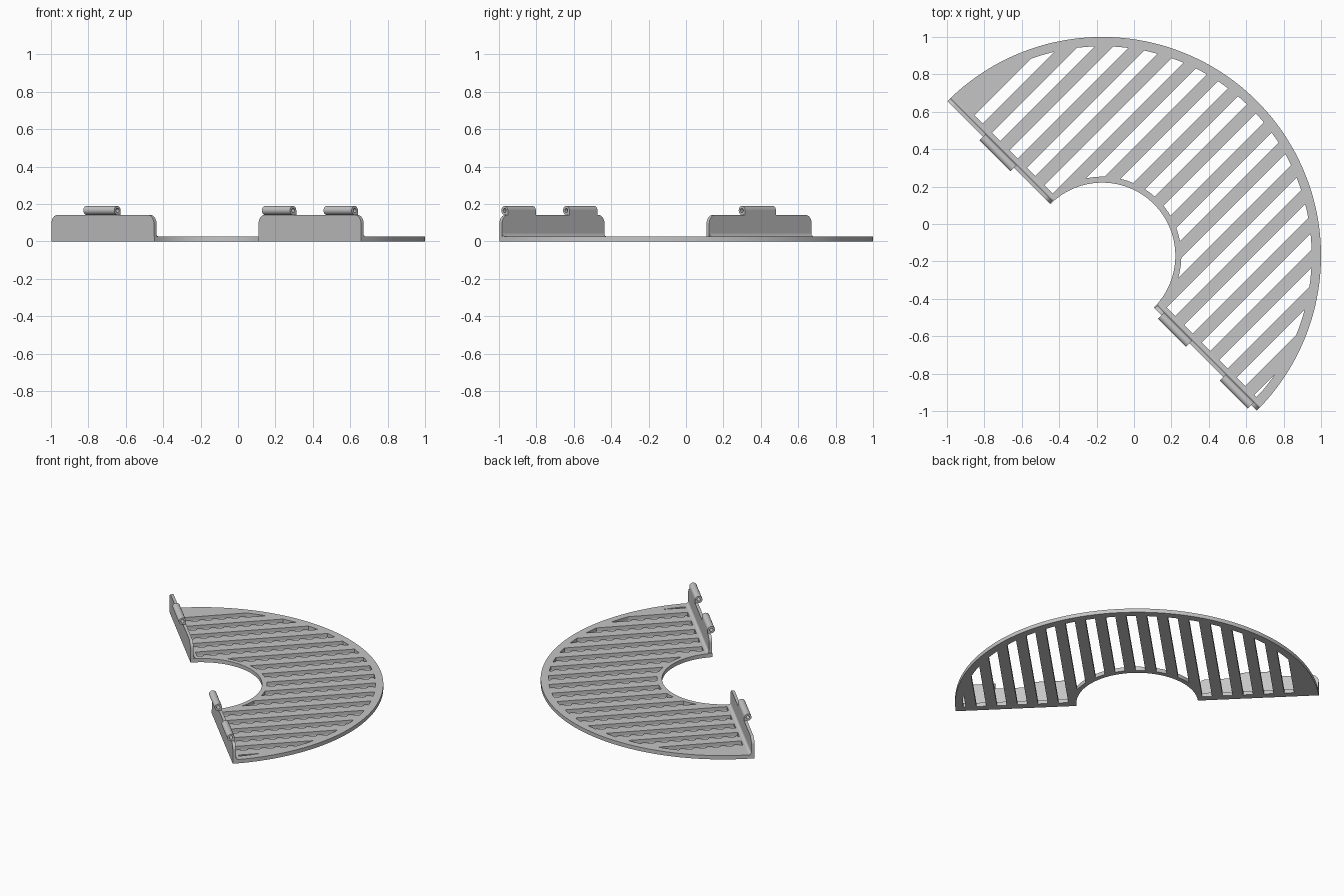
import bpy, bmesh
from math import sin, cos, pi, sqrt, radians
from mathutils import Matrix, Vector

cube = bpy.data.objects.get("Cube")
if cube:
    bpy.data.objects.remove(cube)

R_OUT, R_IN = 1.17, 0.391       # half-ring radii
RIM_OUT, RIM_IN = 1.12, 0.423   # slot limits
PLATE, WALL, TOP = 0.027, 0.02, 0.142
FIRST, PITCH, SLOT, EDGE = -1.015, 0.1323, 0.063, 0.048

# Local frame: x along the straight edge, y towards the arc
PLACE = Matrix.Translation((-0.17, -0.17, 0)) @ Matrix.Rotation(radians(-45), 4, 'Z')

metal = bpy.data.materials.new("grey metal")
metal.use_nodes = True
GREY = (0.56, 0.56, 0.56, 1)
metal.diffuse_color = GREY
metal.node_tree.nodes["Principled BSDF"].inputs["Base Color"].default_value = GREY


def prism(bm, points, push):
    """Extrude a closed outline along a vector."""
    face = bm.faces.new([bm.verts.new(p) for p in points])
    new = bmesh.ops.extrude_face_region(bm, geom=[face], use_keep_orig=True)["geom"]
    bmesh.ops.translate(bm, vec=Vector(push), verts=[v for v in new if isinstance(v, bmesh.types.BMVert)])


def finish(name, bm):
    bmesh.ops.recalc_face_normals(bm, faces=bm.faces)
    bm.transform(PLACE)
    mesh = bpy.data.meshes.new(name)
    bm.to_mesh(mesh)
    bm.free()
    mesh.materials.append(metal)
    obj = bpy.data.objects.new(name, mesh)
    bpy.context.collection.objects.link(obj)
    return obj


def smooth(obj):
    bpy.ops.object.select_all(action='DESELECT')
    obj.select_set(True)
    bpy.context.view_layer.objects.active = obj
    bpy.ops.object.shade_smooth_by_angle(angle=radians(30))


def arc(radius, start, end, n, cx=0.0, cy=0.0):
    steps = [start + (end - start) * i / n for i in range(n + 1)]
    return [(cx + radius * cos(a), cy + radius * sin(a)) for a in steps]


# Half-ring plate
bm = bmesh.new()
outline = arc(R_OUT, 0, pi, 96) + arc(R_IN, pi, 0, 64)
prism(bm, [(x, y, 0) for x, y in outline], (0, 0, PLATE))
plate = finish("grate_plate", bm)

# Parallel slots, trimmed by the rims
bm = bmesh.new()
reach = sqrt(RIM_OUT ** 2 - EDGE ** 2) - 0.002
for k in range(17):
    left = FIRST + k * PITCH
    right = min(left + SLOT, reach)
    xs = [left + (right - left) * i / 10 for i in range(11)]
    low = [(x, max(EDGE, sqrt(max(0, RIM_IN ** 2 - x * x)))) for x in xs]
    high = [(x, sqrt(RIM_OUT ** 2 - x * x)) for x in reversed(xs)]
    prism(bm, [(x, y, -0.05) for x, y in low + high], (0, 0, 0.15))
cutter = finish("slot_cutter", bm)
cutter.hide_render = True

cut = plate.modifiers.new("slots", 'BOOLEAN')
cut.operation, cut.solver, cut.object = 'DIFFERENCE', 'EXACT', cutter
smooth(plate)
bpy.ops.object.modifier_apply(modifier=cut.name)
bpy.data.objects.remove(cutter)

# Upright flanges with rounded top corners and a fillet at the foot
CORNER, FILLET, INNER = 0.045, 0.018, 0.396
for name, x0, x1 in (("right_flange", -R_OUT, -INNER), ("left_flange", INNER, R_OUT)):
    bm = bmesh.new()
    z = TOP - CORNER
    shape = [(x0, PLATE), (x1, PLATE)]
    shape += arc(CORNER, 0, pi / 2, 8, x1 - CORNER, z)
    shape += arc(CORNER, pi / 2, pi, 8, x0 + CORNER, z)
    prism(bm, [(x, 0, h) for x, h in shape], (0, WALL, 0))
    foot = [(WALL, PLATE)] + arc(FILLET, pi, 1.5 * pi, 6, WALL + FILLET, PLATE + FILLET)
    prism(bm, [(x0 + 0.002, y, h) for y, h in foot], (x1 - x0 - 0.004, 0, 0))
    smooth(finish(name, bm))

# Hollow curled knuckles on top of the flanges
RADIUS, BORE, SIDES = 0.024, 0.011, 24
CY, CZ = WALL - RADIUS, 0.166
for name, mid, length in (("right_knuckle", -0.784, 0.234),
                          ("left_inner_knuckle", 0.555, 0.212),
                          ("left_outer_knuckle", 1.021, 0.212)):
    bm = bmesh.new()
    x0, x1 = mid - length / 2, mid + length / 2
    loops = []
    for x, r in ((x0, RADIUS), (x1, RADIUS), (x1, BORE), (x0, BORE)):
        ring = arc(r, 0, 2 * pi, SIDES, CY, CZ)[:-1]
        loops.append([bm.verts.new((x, y, h)) for y, h in ring])
    for a, b in zip(loops, loops[1:] + loops[:1]):
        for i in range(SIDES):
            j = (i + 1) % SIDES
            bm.faces.new((a[i], a[j], b[j], b[i]))
    # Tab joining the curl to the flange
    tab = [(CY + BORE, TOP - 0.004), (WALL, TOP - 0.004), (WALL, CZ), (CY + BORE, CZ)]
    prism(bm, [(x0, y, h) for y, h in tab], (length, 0, 0))
    smooth(finish(name, bm))
